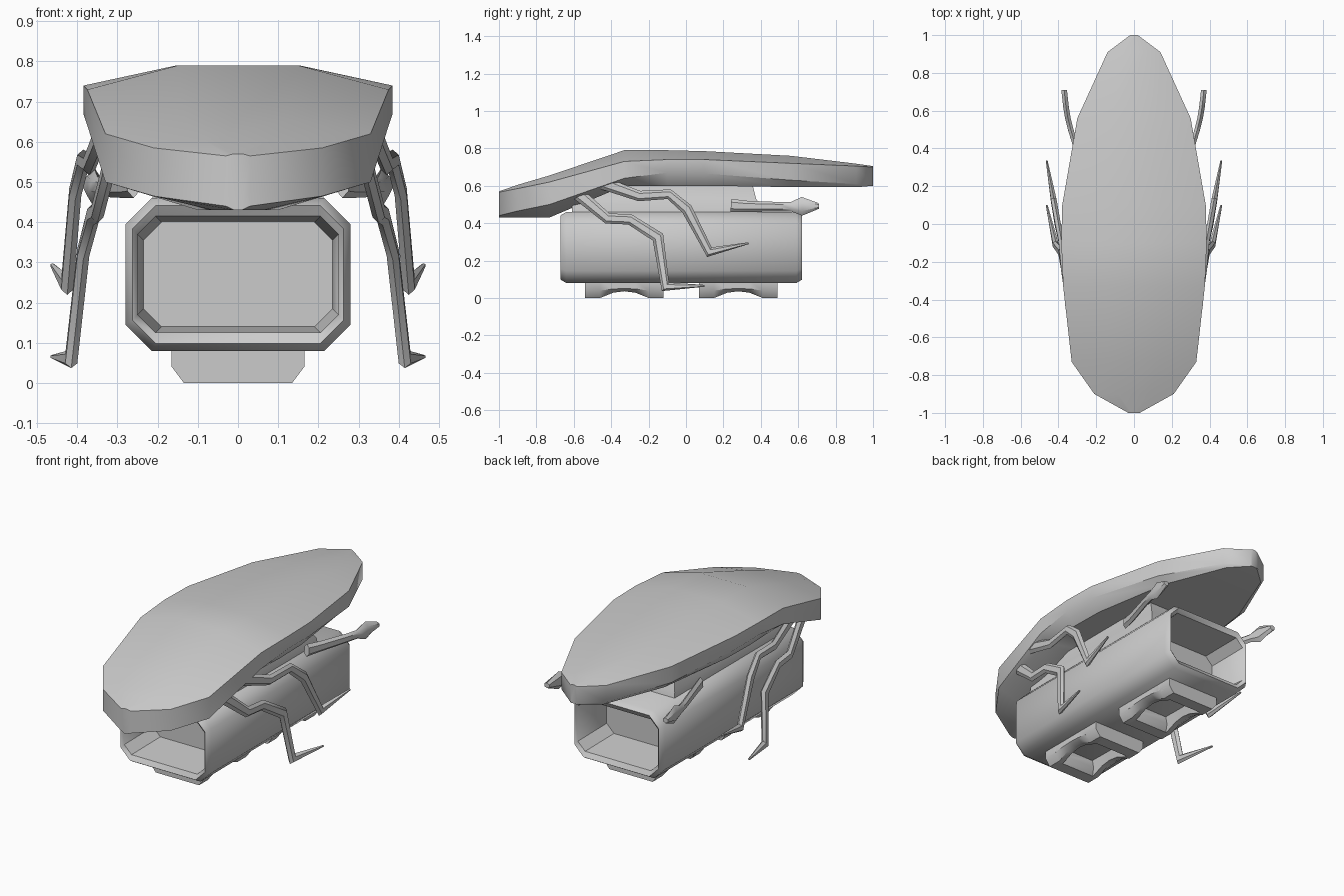
import bpy, bmesh, math
from mathutils import Vector

if "Cube" in bpy.data.objects:
    bpy.data.objects.remove(bpy.data.objects["Cube"])


def loft(name, rings, mirror=False, angle=40):
    """Skin a list of equal-length point rings and cap both ends."""
    bm = bmesh.new()
    vr = [[bm.verts.new(p) for p in r] for r in rings]
    n = len(vr[0])
    for a, b in zip(vr, vr[1:]):
        for i in range(n):
            j = (i + 1) % n
            bm.faces.new((a[i], a[j], b[j], b[i]))
    bm.faces.new(vr[0])
    bm.faces.new(vr[-1])
    bmesh.ops.recalc_face_normals(bm, faces=bm.faces)
    me = bpy.data.meshes.new(name)
    bm.to_mesh(me)
    bm.free()
    ob = bpy.data.objects.new(name, me)
    bpy.context.collection.objects.link(ob)
    if mirror:
        m = ob.modifiers.new("mirror", 'MIRROR')
        m.use_axis[0] = True
    bpy.ops.object.select_all(action='DESELECT')
    ob.select_set(True)
    bpy.context.view_layer.objects.active = ob
    bpy.ops.object.shade_smooth_by_angle(angle=math.radians(angle))
    return ob


def both(half):
    """Reflect a half outline (top to bottom on +x) into a closed one."""
    return half + [(-x, y, z) for x, y, z in reversed(half)]


def octagon(y, w, h, c, zc=0.27):
    return both([(w - c, y, zc + h), (w, y, zc + h - c),
                 (w, y, zc - h + c), (w - c, y, zc - h)])


# Beetle-like shell: y, half width, top, rim top, rim bottom, underside
shell = [(-1, .03, .57, .565, .44, .43), (-.9, .21, .605, .585, .465, .43),
         (-.73, .33, .655, .62, .50, .43), (-.33, .375, .79, .73, .64, .60),
         (-.1, .385, .79, .74, .67, .60), (.1, .38, .785, .74, .665, .60),
         (.56, .30, .76, .72, .63, .593), (.91, .14, .718, .705, .61, .592),
         (1, .02, .705, .70, .605, .60)]
loft("shell", [both([(w * .4, y, t), (w, y, rt), (w, y, rb),
                     (w * (.3 if y < -.5 else .86), y, b)])
               for y, w, t, rt, rb, b in shell])

# Octagonal body with a recess at each end
body = [(-.42, .235, .13, .045), (-.655, .25, .145, .045),
        (-.67, .262, .172, .058), (-.64, .28, .19, .065),
        (.59, .28, .19, .065), (.62, .262, .172, .058),
        (.605, .25, .145, .045), (.37, .235, .13, .045)]
loft("body", [octagon(*r) for r in body])

# Neck joining the body to the shell: z, half width, front y, back y
neck = [(.44, .215, -.61, .41), (.49, .21, -.61, .40),
        (.53, .19, -.56, .375), (.63, .18, -.45, .35)]
loft("neck", [[(-w, a, z), (w, a, z), (w, b, z), (-w, b, z)]
              for z, w, a, b in neck])

# Two hollow feet with arched side rails
for label, yc in (("front", -.33), ("back", .28)):
    rail = [(-.21, 0), (-.13, 0), (-.06, .028), (0, .036), (.06, .028),
            (.13, 0), (.21, 0)]
    loft(label + "_foot_rail",
         [[(.165, yc + y, .09), (.165, yc + y, .04 + z * .3),
           (.135, yc + y, z), (.105, yc + y, z), (.085, yc + y, .09)]
          for y, z in rail], mirror=True)
    for end, s in (("front", -1), ("rear", 1)):
        loft(label + "_foot_" + end + "_bar",
             [both([(.165, yc + s * y, .09), (.165, yc + s * y, .04),
                    (.135, yc + s * y, z)])
              for y, z in ((.21, 0), (.14, 0), (.12, .04))])


def limb(name, path, t):
    """Mirrored flat limb: path of x, y, z, width; thickness t."""
    pts = [Vector(p[1:3]) for p in path]
    rings = []
    for i, (x, y, z, w) in enumerate(path):
        dirs = []
        if i > 0:
            dirs.append((pts[i] - pts[i - 1]).normalized())
        if i < len(pts) - 1:
            dirs.append((pts[i + 1] - pts[i]).normalized())
        d = sum(dirs, Vector((0, 0))).normalized()
        n = Vector((-d.y, d.x)) * (w / 2) / max(d.dot(dirs[0]), .6)
        h = min(t, w) / 2
        rings.append([(x + a * h, y + b * n.x, z + b * n.y) for a, b in
                      ((0, 1), (1, .5), (1, -.5), (0, -1), (-1, -.5), (-1, .5))])
    loft(name, rings, mirror=True)


# Jointed legs and rear spear-tipped arms
limb("front_leg", [(.315, -.58, .56, .07), (.35, -.42, .425, .055),
                   (.36, -.30, .42, .055), (.385, -.15, .325, .06),
                   (.415, -.11, .06, .045), (.462, .10, .065, .01)], .03)
limb("middle_leg", [(.34, -.46, .62, .07), (.37, -.25, .545, .055),
                    (.385, -.09, .555, .05), (.405, .005, .475, .06),
                    (.425, .125, .245, .045), (.462, .335, .293, .01)], .03)
limb("rear_arm", [(.26, .24, .495, .07), (.28, .32, .49, .06),
                  (.335, .50, .488, .05), (.35, .56, .488, .05),
                  (.36, .62, .49, .10), (.37, .71, .492, .03)], .03)
